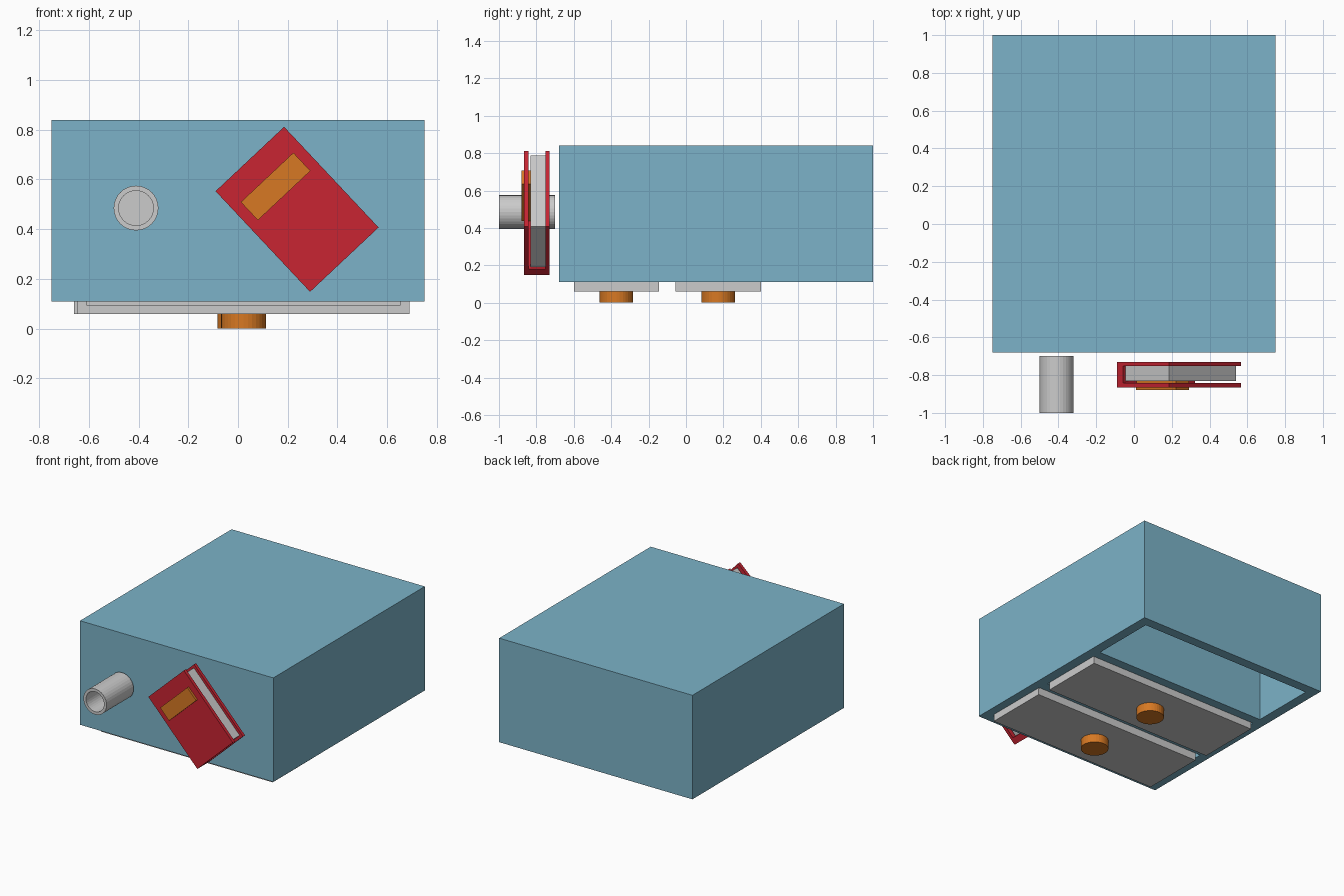
import bpy, bmesh, math
from mathutils import Matrix, Vector

if "Cube" in bpy.data.objects:
    bpy.data.objects.remove(bpy.data.objects["Cube"])


def material(name, rgb):
    m = bpy.data.materials.new(name)
    m.diffuse_color = (*rgb, 1)
    m.use_nodes = True
    m.node_tree.nodes["Principled BSDF"].inputs["Base Color"].default_value = m.diffuse_color
    return m


BLUE = material("blue_paint", (0.20, 0.45, 0.58))
RED = material("red_cover", (0.58, 0.018, 0.032))
ORANGE = material("orange", (0.68, 0.19, 0.017))


def add_box(bm, lo, hi):
    lo, hi = Vector(lo), Vector(hi)
    mat = Matrix.Translation((lo + hi) / 2) @ Matrix.Diagonal((*(hi - lo), 1))
    bmesh.ops.create_cube(bm, size=1, matrix=mat)


def finish(name, bm, mat=None):
    me = bpy.data.meshes.new(name)
    bmesh.ops.recalc_face_normals(bm, faces=bm.faces)
    bm.to_mesh(me)
    bm.free()
    ob = bpy.data.objects.new(name, me)
    bpy.context.collection.objects.link(ob)
    if mat:
        me.materials.append(mat)
    return ob


def boxes(name, spans, mat=None):
    bm = bmesh.new()
    for lo, hi in spans:
        add_box(bm, lo, hi)
    return finish(name, bm, mat)


def hollow(bm, direction, rim, depth):
    """Inset the face that looks along direction and push it inwards."""
    d = Vector(direction)
    bm.normal_update()
    face = max(bm.faces, key=lambda f: f.normal.dot(d) * f.calc_area())
    bmesh.ops.inset_region(bm, faces=[face], thickness=rim)
    new = bmesh.ops.extrude_discrete_faces(bm, faces=[face])["faces"][0]
    bmesh.ops.translate(bm, verts=new.verts, vec=-d * depth)


# Cabinet lying on its front, with three drawer openings underneath
cabinet = boxes("cabinet_body", [((-0.75, -0.68, 0.11), (0.75, 1.0, 0.84))], BLUE)
cutter = boxes("opening_cutter", [((-0.68, y, 0.0), (0.68, y + 0.465, 0.78))
                                  for y in (-0.605, -0.0675, 0.465)], BLUE)
cutter.hide_render = True
cutter.hide_viewport = True
cut = cabinet.modifiers.new("openings", 'BOOLEAN')
cut.operation = 'DIFFERENCE'
cut.solver = 'EXACT'
cut.object = cutter

# Two drawers, open towards the cabinet top, each with a round knob
for name, x, y in (("upper", 0.0225, -0.3725), ("middle", 0.0075, 0.1725)):
    bm = bmesh.new()
    add_box(bm, (x - 0.667, y - 0.2275, 0.06), (x + 0.667, y + 0.2275, 0.74))
    hollow(bm, (0, -1, 0), 0.05, 0.40)
    finish(name + "_drawer", bm)

    bm = bmesh.new()
    bmesh.ops.create_cone(bm, cap_ends=True, segments=32, radius1=0.09, radius2=0.09,
                          depth=0.06, matrix=Matrix.Translation((x, y, 0.03)))
    finish(name + "_knob", bm, ORANGE)

# Cup standing on the cabinet top, open towards the front
bm = bmesh.new()
bmesh.ops.create_cone(bm, cap_ends=True, segments=32, radius1=0.09, radius2=0.09, depth=0.30,
                      matrix=Matrix.Translation((-0.41, -0.85, 0.485))
                      @ Matrix.Rotation(math.pi / 2, 4, 'X'))
hollow(bm, (0, -1, 0), 0.02, 0.27)
finish("cup", bm)

# Book turned on the cabinet top: cover with spine, pages and label
L, W = 0.2775, 0.189
book = [
    boxes("book_cover", [((-L, -0.865, -W), (L, -0.842, W)),
                         ((-L, -0.752, -W), (L, -0.73, W)),
                         ((-L, -0.842, -W), (L, -0.752, -W + 0.045))], RED),
    boxes("book_pages", [((-L + 0.018, -0.832, -W + 0.04), (L - 0.018, -0.751, W - 0.018))]),
    boxes("book_label", [((-0.176, -0.88, -0.145), (-0.076, -0.832, 0.145))], ORANGE),
]
for ob in book:
    ob.location = (0.2375, 0, 0.48)
    ob.rotation_euler.y = math.radians(46.8)
